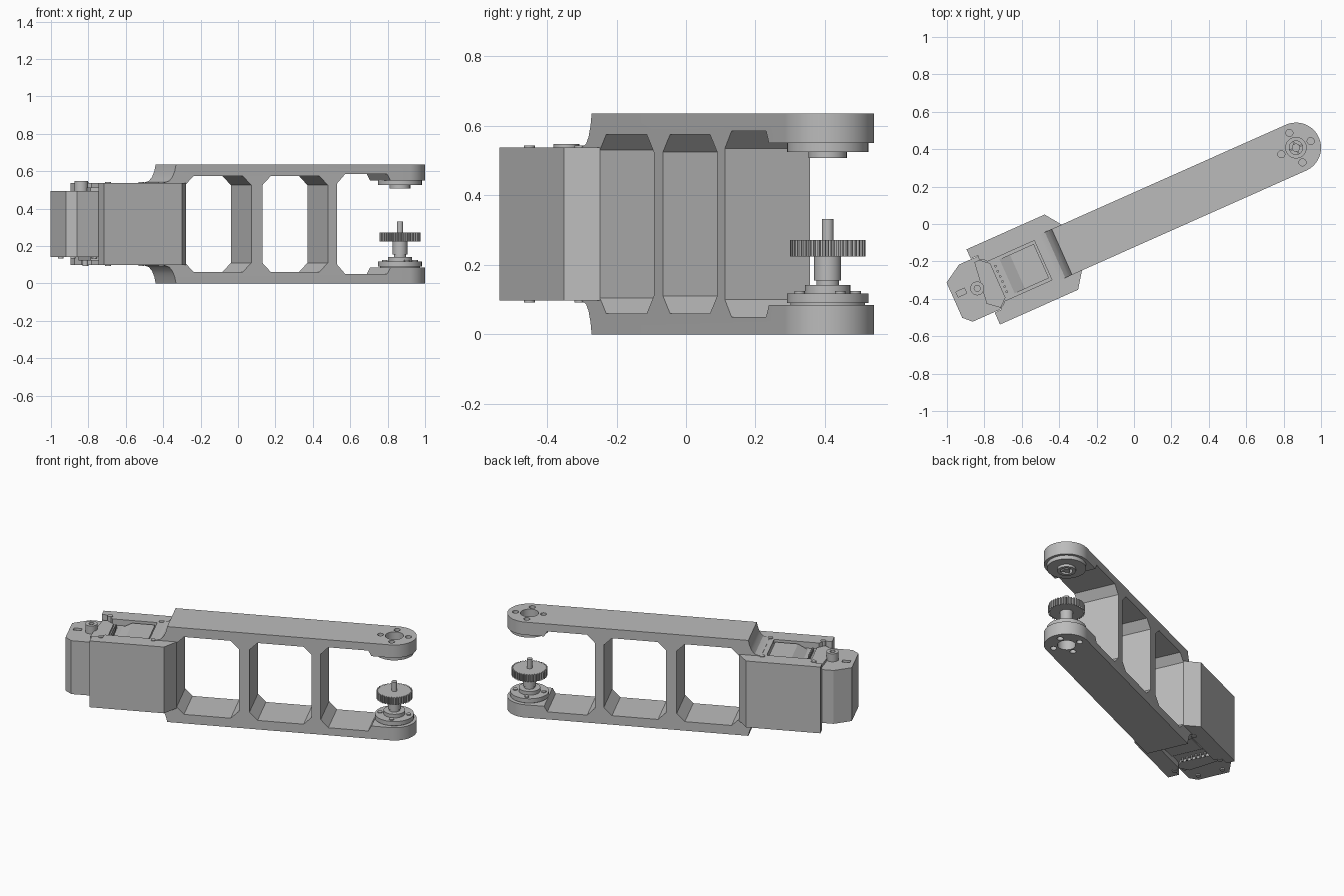
import bpy, bmesh, math
from mathutils import Matrix

cube = bpy.data.objects.get("Cube")
if cube:
    bpy.data.objects.remove(cube, do_unlink=True)

# Arm frame: origin on the joint axis, local x along the arm
FRAME = Matrix.Translation((0.866, 0.408, 0)) @ Matrix.Rotation(math.radians(24), 4, 'Z')
TOP = 0.635
HALF = 0.134

grey = bpy.data.materials.new("machined grey")
grey.diffuse_color = (0.5, 0.5, 0.5, 1)
grey.use_nodes = True
grey.node_tree.nodes["Principled BSDF"].inputs["Base Color"].default_value = (0.5, 0.5, 0.5, 1)


def prism(name, pts, lo, hi, axis='z'):
    """Extrude a plan outline along z, or a side profile across y."""
    bm = bmesh.new()
    place = (lambda a, b, h: (a, b, h)) if axis == 'z' else (lambda a, b, h: (a, h, b))
    face = bm.faces.new([bm.verts.new(place(a, b, lo)) for a, b in pts])
    new = bmesh.ops.extrude_face_region(bm, geom=[face])["geom"]
    bmesh.ops.translate(bm, vec=place(0, 0, hi - lo),
                        verts=[g for g in new if isinstance(g, bmesh.types.BMVert)])
    bmesh.ops.recalc_face_normals(bm, faces=bm.faces)
    mesh = bpy.data.meshes.new(name)
    bm.to_mesh(mesh)
    bm.free()
    mesh.materials.append(grey)
    obj = bpy.data.objects.new(name, mesh)
    bpy.context.collection.objects.link(obj)
    obj.matrix_world = FRAME
    return obj


def box(name, x0, x1, y0, y1, z0, z1):
    return prism(name, [(x0, y0), (x1, y0), (x1, y1), (x0, y1)], z0, z1)


def ring(r, n=32, x=0, y=0):
    return [(x + r * math.cos(math.tau * i / n), y + r * math.sin(math.tau * i / n))
            for i in range(n)]


def disc(name, r, z0, z1, x=0, y=0, n=32):
    return prism(name, ring(r, n, x, y), z0, z1)


def smooth(obj):
    bpy.ops.object.select_all(action='DESELECT')
    obj.select_set(True)
    bpy.context.view_layer.objects.active = obj
    bpy.ops.object.shade_smooth_by_angle(angle=math.radians(25))


def combine(obj, other, operation='DIFFERENCE'):
    mod = obj.modifiers.new("shape", 'BOOLEAN')
    mod.operation = operation
    mod.solver = 'EXACT'
    mod.object = other
    bpy.context.view_layer.update()
    bpy.context.view_layer.objects.active = obj
    bpy.ops.object.modifier_apply(modifier=mod.name)
    bpy.data.objects.remove(other, do_unlink=True)


def window(x0, x1, z0=0.06, z1=0.575, c=0.05):
    """Side opening with chamfered corners."""
    return [(x0, z0 + c), (x0 + c, z0), (x1 - c, z0), (x1, z0 + c),
            (x1, z1 - c), (x1 - c, z1), (x0 + c, z1), (x0, z1 - c)]


# Arm frame: straight bar with a round joint end
arc = [(HALF * math.cos(a), HALF * math.sin(a))
       for a in (math.pi * (i / 32 - 0.5) for i in range(33))]
arm = prism("arm_frame", [(-1.45, -HALF)] + arc + [(-1.45, HALF)], 0, TOP)

fork = [(-0.427, 0.10), (-0.38, 0.05), (-0.135, 0.05), (-0.115, 0.085), (0.3, 0.085),
        (0.3, 0.55), (-0.115, 0.55), (-0.135, 0.585), (-0.38, 0.585), (-0.427, 0.535)]
for pts in (window(-1.317, -0.93), window(-0.865, -0.482), fork):
    combine(arm, prism("cutter", pts, -0.5, 0.5, 'y'))

# Concave shoulders where the bar drops to the motor sleeve
curve = [(-1.37, TOP + 0.01), (-1.37, TOP), (-1.378, 0.60), (-1.392, 0.568),
         (-1.41, 0.548), (-1.435, 0.54), (-1.6, 0.54), (-1.6, TOP + 0.01)]
for pts in (curve, [(x, TOP - z) for x, z in curve]):
    combine(arm, prism("cutter", pts, -0.5, 0.5, 'y'))

# Joint bore and the four fixing holes around it
combine(arm, disc("cutter", 0.055, -0.1, 0.8))
for k in range(4):
    a = k * math.pi / 2
    combine(arm, disc("cutter", 0.019, -0.1, 0.8, 0.086 * math.cos(a), 0.086 * math.sin(a), 20))

# Motor sleeve: hollow block tapering into the arm
sleeve = prism("motor_sleeve", [(-1.83, -0.22), (-1.373, -0.22), (-1.312, -HALF),
                                (-1.312, HALF), (-1.373, 0.22), (-1.83, 0.22)], 0.097, 0.538)
combine(sleeve, box("cutter", -1.9, -1.46, -0.15, 0.165, 0.137, 0.498))
for z0, z1 in ((0.05, 0.2), (0.45, 0.6)):
    notch = [(-1.9, -0.15), (-1.79, -0.15), (-1.755, -0.115), (-1.48, -0.115),
             (-1.48, 0.115), (-1.755, 0.115), (-1.79, 0.165), (-1.9, 0.165)]
    combine(sleeve, prism("cutter", notch, z0, z1))

# The hollow also passes through the end of the bar
combine(arm, box("cutter", -1.6, -1.34, -0.3, 0.3, 0.12, 0.515))
smooth(arm)

# Motor body with chamfered tail corners
motor = prism("motor_body", [(-2.0, -0.105), (-1.957, -0.147), (-1.465, -0.147), (-1.465, 0.162),
                             (-1.9, 0.162), (-2.0, 0.101)], 0.14, 0.495)
combine(motor, box("cutter", -1.975, -1.925, 0.005, 0.035, 0.465, 0.6))

for side in ("top", "bottom"):
    up = side == "top"

    def span(lo, hi):
        return (lo, hi) if up else (TOP - hi, TOP - lo)

    def flip(pts):
        return pts if up else [(x, TOP - z) for x, z in pts]

    # Motor cover: raised lip, sloped step and inner panel
    prism(side + "_motor_lip", [(-1.85, -0.09), (-1.79, -0.14), (-1.745, -0.10),
                                (-1.745, 0.10), (-1.79, 0.14), (-1.82, 0.14)], *span(0.49, 0.512))
    prism(side + "_motor_step", flip([(-1.70, 0.49), (-1.63, 0.528), (-1.49, 0.528), (-1.49, 0.49)]),
          -0.10, 0.10, 'y')
    for i in range(6):
        disc(side + "_pin", 0.007, *span(0.49, 0.52), -1.725, -0.075 + 0.03 * i, 8)
    for x, y in ((-1.455, 0.133), (-1.455, -0.133), (-1.775, 0.15), (-1.775, -0.15)):
        smooth(disc(side + "_sleeve_screw", 0.016, *span(0.50, 0.543), x, y, 16))

# Idler boss on the tail of the motor, with a centre hole
boss = disc("motor_boss", 0.037, 0.48, 0.548, -1.863, 0.006)
combine(boss, disc("cutter", 0.016, 0.52, 0.6, -1.863, 0.006, 16))
smooth(boss)
for x, y in ((-1.95, -0.08), (-1.95, 0.08), (-1.84, -0.115)):
    smooth(disc("motor_screw", 0.014, 0.132, 0.15, x, y, 16))

# Upper joint horn, hollow
for name, r, z0, z1 in (("upper_horn", 0.117, 0.525, 0.552), ("upper_collar", 0.055, 0.508, 0.53)):
    horn = disc(name, r, z0, z1, n=48)
    combine(horn, disc("cutter", 0.036, 0.4, 0.7))
    smooth(horn)
smooth(disc("upper_hub", 0.022, 0.512, 0.56, n=20))
for k in range(4):
    a = k * math.pi / 2
    prism("upper_spoke", [(0.018 * math.cos(a - .3), 0.018 * math.sin(a - .3)),
                          (0.04 * math.cos(a - .1), 0.04 * math.sin(a - .1)),
                          (0.04 * math.cos(a + .1), 0.04 * math.sin(a + .1)),
                          (0.018 * math.cos(a + .3), 0.018 * math.sin(a + .3))], 0.515, 0.525)

# Lower joint horn and shaft stack
for name, r, z0, z1 in (("lower_horn", 0.117, 0.09, 0.118), ("lower_horn_seat", 0.108, 0.08, 0.092),
                        ("lower_collar", 0.065, 0.116, 0.142), ("shaft_neck", 0.033, 0.14, 0.158),
                        ("shaft_hub", 0.039, 0.155, 0.226), ("shaft_tip", 0.017, 0.26, 0.332)):
    smooth(disc(name, r, z0, z1, n=40))
for k in range(4):
    a = k * math.pi / 2
    smooth(disc("horn_screw", 0.015, 0.11, 0.124, 0.088 * math.cos(a), 0.088 * math.sin(a), 16))

# Spur gear
TEETH = 40
teeth = []
for i in range(TEETH):
    for r, f in ((0.099, 0.0), (0.099, 0.35), (0.109, 0.5), (0.109, 0.85)):
        a = math.tau * (i + f) / TEETH
        teeth.append((r * math.cos(a), r * math.sin(a)))
prism("gear", teeth, 0.224, 0.271)
